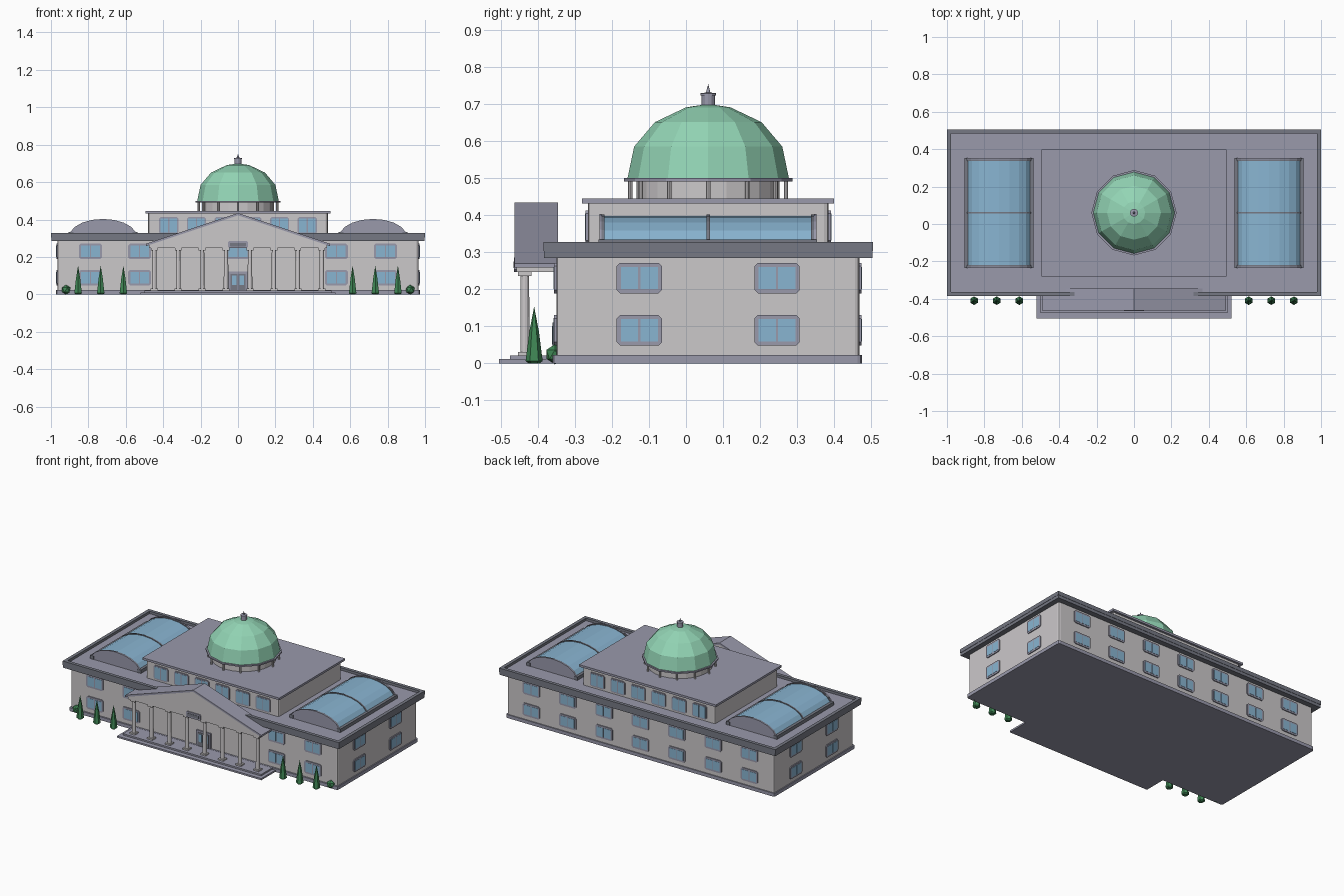
import bpy, bmesh, math
from mathutils import Matrix, Vector

if "Cube" in bpy.data.objects:
    bpy.data.objects.remove(bpy.data.objects["Cube"])


def mat(name, r, g, b):
    m = bpy.data.materials.new(name)
    m.diffuse_color = (r, g, b, 1)
    m.use_nodes = True
    m.node_tree.nodes["Principled BSDF"].inputs["Base Color"].default_value = m.diffuse_color
    return m


WALL = mat("light grey stone", 0.60, 0.58, 0.59)
ROOF = mat("violet grey", 0.32, 0.32, 0.41)
TRIM = mat("dark slate", 0.18, 0.19, 0.23)
GLASS = mat("sky blue glass", 0.25, 0.46, 0.64)
DOME = mat("copper green", 0.29, 0.66, 0.46)
TREE = mat("leaf green", 0.05, 0.24, 0.09)


def finish(name, bm, *mats):
    bmesh.ops.recalc_face_normals(bm, faces=bm.faces)
    me = bpy.data.meshes.new(name)
    bm.to_mesh(me)
    bm.free()
    for m in mats:
        me.materials.append(m)
    ob = bpy.data.objects.new(name, me)
    bpy.context.collection.objects.link(ob)
    return ob


def box(name, x0, x1, y0, y1, z0, z1, m, bevel=0):
    bm = bmesh.new()
    mtx = Matrix.Translation(((x0 + x1) / 2, (y0 + y1) / 2, (z0 + z1) / 2))
    bmesh.ops.create_cube(bm, size=1, matrix=mtx @ Matrix.Diagonal((x1 - x0, y1 - y0, z1 - z0, 1)))
    if bevel:
        es = [e for e in bm.edges if abs(e.verts[0].co.z - e.verts[1].co.z) > 1e-4]
        bmesh.ops.bevel(bm, geom=es, offset=bevel, segments=2, profile=0.5, affect='EDGES')
    return finish(name, bm, m)


def prism(name, pts, y0, y1, m, mtx=None):
    """Extrude an (x, z) outline along y, optionally placed by a matrix."""
    bm = bmesh.new()
    a = [bm.verts.new((x, y0, z)) for x, z in pts]
    b = [bm.verts.new((x, y1, z)) for x, z in pts]
    bm.faces.new(a)
    bm.faces.new(b)
    n = len(pts)
    for i in range(n):
        bm.faces.new((a[i], a[(i + 1) % n], b[(i + 1) % n], b[i]))
    if mtx:
        bm.transform(mtx)
    return finish(name, bm, m)


def lathe(name, prof, cx, cy, n, m):
    """Faceted turned shape from (radius, z) points, first vertex on +y."""
    bm = bmesh.new()
    rings = []
    for r, z in prof:
        if r < 1e-5:
            rings.append([bm.verts.new((cx, cy, z))])
        else:
            rings.append([bm.verts.new((cx + r * math.sin(2 * math.pi * i / n),
                                        cy + r * math.cos(2 * math.pi * i / n), z)) for i in range(n)])
    for p, q in zip(rings, rings[1:]):
        for i in range(n):
            j = (i + 1) % n
            vs = [p[i % len(p)], p[j % len(p)], q[j % len(q)], q[i % len(q)]]
            bm.faces.new(list(dict.fromkeys(vs)))
    for ring in (rings[0], rings[-1]):
        if len(ring) > 2:
            bm.faces.new(ring)
    return finish(name, bm, m)


def chamfered(w, h, c):
    return [(-w + c, -h), (w - c, -h), (w, -h + c), (w, h - c),
            (w - c, h), (-w + c, h), (-w, h - c), (-w, -h + c)]


def window(name, x, y, z, ang, w=0.061, h=0.041, b=0.011):
    """Two pane window; ang turns it from facing -y."""
    mtx = Matrix.Translation((x, y, z)) @ Matrix.Rotation(ang, 4, 'Z')
    prism(name + "_frame", chamfered(w, h, 0.009), -0.006, 0.003, ROOF, mtx)
    for s in (-1, 1):
        lo, hi = sorted((s * 0.003, s * (w - b)))
        pane = [(lo, -h + b), (hi, -h + b), (hi, h - b), (lo, h - b)]
        prism(name + "_pane", pane, -0.0075, 0, GLASS, mtx)


# Main block
box("plinth", -0.972, 0.972, -0.36, 0.475, 0, 0.022, ROOF, 0.012)
box("main_walls", -0.965, 0.965, -0.35, 0.468, 0.02, 0.29, WALL, 0.012)
box("main_roof", -0.998, 0.998, -0.383, 0.503, 0.284, 0.308, TRIM)
box("roof_deck", -0.98, 0.98, -0.365, 0.485, 0.30, 0.312, ROOF)
for s in (-1, 1):
    box("parapet_side", *sorted((s * 0.978, s)), -0.385, 0.505, 0.303, 0.328, TRIM)
box("parapet_front", -0.978, 0.978, -0.385, -0.363, 0.303, 0.328, TRIM)
box("parapet_back", -0.978, 0.978, 0.483, 0.505, 0.303, 0.328, TRIM)

# Windows on all four sides, two floors
for z in (0.089, 0.23):
    for i in range(-3, 4):
        x = i * 0.263
        window("back_window", x, 0.468, z, math.pi)
        if abs(i) >= 2:
            window("front_window", x, -0.35, z, 0)
    for y in (-0.126, 0.246):
        window("right_window", 0.965, y, z, math.pi / 2)
        window("left_window", -0.965, y, z, -math.pi / 2)
window("balcony_window", 0, -0.35, 0.23, 0)

# Upper block
box("upper_walls", -0.48, 0.48, -0.265, 0.385, 0.305, 0.435, WALL, 0.012)
box("upper_roof", -0.495, 0.495, -0.281, 0.399, 0.431, 0.445, ROOF)
for i in range(6):
    x = (i - 2.5) * 0.148
    window("upper_front_window", x, -0.265, 0.368, 0, 0.052, 0.045, 0.008)
    window("upper_back_window", x, 0.385, 0.368, math.pi, 0.052, 0.045, 0.008)

# Dome with its ring of posts
CY = 0.06
lathe("drum", [(0.193, 0.44), (0.193, 0.493)], 0, CY, 24, WALL)
for i in range(12):
    a = 2 * math.pi * i / 12
    lathe("drum_post", [(0.006, 0.44), (0.006, 0.493)], 0.21 * math.sin(a), CY + 0.21 * math.cos(a), 8, WALL)
lathe("dome_rim", [(0.228, 0.491), (0.228, 0.5)], 0, CY, 12, ROOF)
lathe("dome", [(0.218, 0.499), (0.2, 0.585), (0.144, 0.651), (0.06, 0.691), (0, 0.7)], 0, CY, 12, DOME)
lathe("lantern", [(0.018, 0.69), (0.018, 0.723), (0.021, 0.723), (0.021, 0.729), (0.006, 0.731), (0, 0.754)],
      0, CY, 12, ROOF)


# Barrel skylights
def arch(w, h, base, n=8):
    return [(w * math.cos(t), base + h * math.sin(t)) for t in
            [math.radians(15 + 150 * i / n) for i in range(n + 1)]]


for s in (-1, 1):
    place = Matrix.Translation((s * 0.722, 0, 0))
    cx = s * 0.722
    prism("skylight_glass", [(0.168, 0.31)] + arch(0.174, 0.09, 0.308) + [(-0.168, 0.31)],
          -0.226, 0.346, GLASS, place)
    for y in (-0.231, 0.349):
        prism("skylight_end", [(0.175, 0.31)] + arch(0.181, 0.095, 0.308) + [(-0.175, 0.31)],
              y - 0.003, y + 0.003, ROOF, place)
    for y in (-0.225, 0.06, 0.343):
        prism("skylight_rib", [(0.173, 0.31)] + arch(0.179, 0.094, 0.308) + [(-0.173, 0.31)],
              y - 0.005, y + 0.005, TRIM, place)
    for t in (-1, 1):
        box("skylight_curb", *sorted((cx + t * 0.158, cx + t * 0.184)), -0.236, 0.354, 0.308, 0.334, TRIM)

# Portico steps
box("lower_step", -0.522, 0.522, -0.505, -0.34, 0, 0.011, ROOF)
box("upper_step", -0.5, 0.5, -0.475, -0.34, 0.01, 0.021, ROOF)

# Pediment with sloping roof
prism("pediment", [(-0.475, 0.247), (0.475, 0.247), (0.475, 0.27), (0, 0.424), (-0.475, 0.27)],
      -0.458, -0.347, WALL)
prism("pediment_roof", [(-0.492, 0.258), (0, 0.422), (0.492, 0.258), (0.492, 0.27), (0, 0.434), (-0.492, 0.27)],
      -0.463, -0.345, ROOF)
prism("plaque_frame", chamfered(0.053, 0.019, 0.006), -0.006, 0.002, ROOF, Matrix.Translation((0, -0.458, 0.266)))
prism("plaque", chamfered(0.042, 0.009, 0.001), -0.008, 0, TRIM, Matrix.Translation((0, -0.458, 0.266)))

# Columns
for i in range(8):
    x = (i - 3.5) * 0.128
    box("column_base", x - 0.019, x + 0.019, -0.454, -0.416, 0.02, 0.03, WALL)
    lathe("column_shaft", [(0.0125, 0.03), (0.0115, 0.236)], x, -0.435, 12, WALL)
    box("column_capital", x - 0.018, x + 0.018, -0.453, -0.417, 0.235, 0.248, WALL)

# Entrance door
box("door_frame", -0.052, 0.052, -0.358, -0.349, 0.02, 0.122, ROOF)
for s in (-1, 1):
    box("door_leaf", *sorted((s * 0.002, s * 0.04)), -0.36, -0.35, 0.021, 0.11, TRIM)
    box("door_glass", *sorted((s * 0.009, s * 0.033)), -0.362, -0.35, 0.05, 0.1, GLASS)

# Cone trees and round bushes
for s in (-1, 1):
    for x in (0.613, 0.734, 0.855):
        lathe("cone_tree", [(0.015, 0), (0.023, 0.006), (0.013, 0.085), (0, 0.153)], s * x, -0.41, 6, TREE)
    bm = bmesh.new()
    bmesh.ops.create_icosphere(bm, subdivisions=1, radius=0.027,
                               matrix=Matrix.Translation((s * 0.92, -0.354, 0.024)))
    finish("round_bush", bm, TREE)
